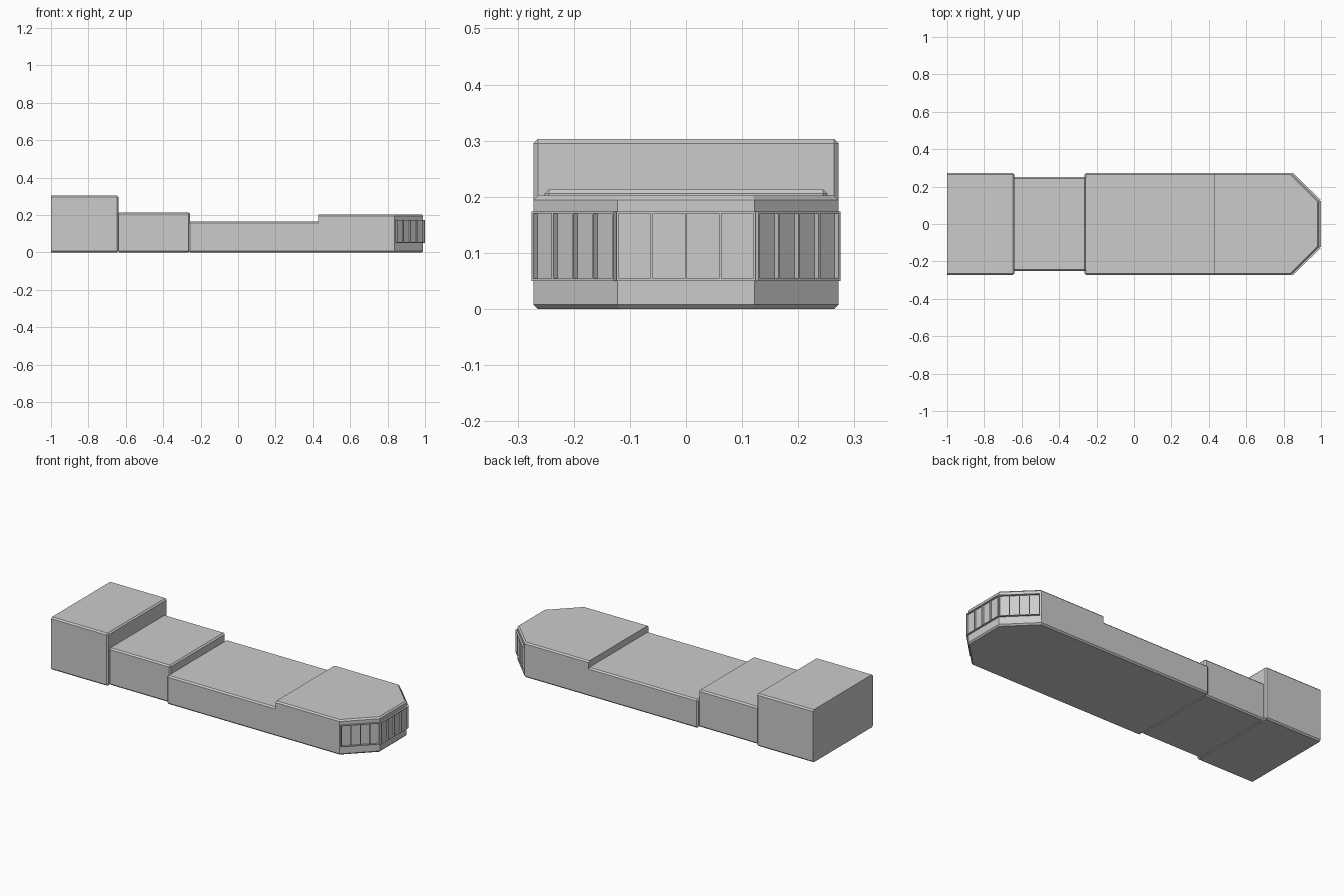
import bpy, bmesh, math
from mathutils import Matrix, Vector

if "Cube" in bpy.data.objects:
    bpy.data.objects.remove(bpy.data.objects["Cube"])

CH = 0.008  # chamfer size


def finish(bm, name):
    bmesh.ops.recalc_face_normals(bm, faces=bm.faces)
    mesh = bpy.data.meshes.new(name)
    bm.to_mesh(mesh)
    bm.free()
    ob = bpy.data.objects.new(name, mesh)
    bpy.context.collection.objects.link(ob)
    return ob


def block(name, outline, height, flat_x, open_end=None, bevel_verticals=True):
    """Extruded footprint, chamfered except on the ends listed in flat_x."""
    bm = bmesh.new()
    base = bm.faces.new([bm.verts.new((x, y, 0)) for x, y in outline])
    ext = bmesh.ops.extrude_face_region(bm, geom=[base])["geom"]
    bmesh.ops.translate(bm, vec=(0, 0, height),
                        verts=[g for g in ext if isinstance(g, bmesh.types.BMVert)])
    bmesh.ops.recalc_face_normals(bm, faces=bm.faces)

    def on(elem, x):
        return all(abs(v.co.x - x) < 1e-4 for v in elem.verts)

    edges = []
    for e in bm.edges:
        vertical = abs(e.verts[0].co.z - e.verts[1].co.z) > 1e-4
        if any(on(e, x) for x in flat_x) or (vertical and not bevel_verticals):
            continue
        edges.append(e)
    bmesh.ops.bevel(bm, geom=edges, offset=CH, offset_type='OFFSET', segments=1,
                    profile=0.5, affect='EDGES')
    if open_end is not None:
        bmesh.ops.delete(bm, geom=[f for f in bm.faces if on(f, open_end)],
                         context='FACES')
    return finish(bm, name)


def rect(x0, x1, hw):
    return [(x0, -hw), (x1, -hw), (x1, hw), (x0, hw)]


# hull sections from stern to bow
block("stern_block", rect(-1.0, -0.64, 0.272), 0.303, [-1.0])
block("raised_deck", rect(-0.64, -0.256, 0.252), 0.214, [-0.64], open_end=-0.64)
block("mid_deck", rect(-0.264, 0.43, 0.272), 0.165, [0.43], open_end=0.43)
NOSE, HW, NY, SX = 0.99, 0.272, 0.122, 0.838
block("bow_block", [(0.43, -HW), (SX, -HW), (NOSE, -NY), (NOSE, NY), (SX, HW), (0.43, HW)],
      0.202, [0.43], bevel_verticals=False)


# window frames standing proud of the bow faces
def window_frame(name, center, angle, length, panes=4, depth=0.01, bar=0.004):
    z0, z1 = 0.05, 0.174
    bm = bmesh.new()
    place = Matrix.Translation(Vector((*center, 0))) @ Matrix.Rotation(angle, 4, 'Z')

    def add(y, z, sy, sz):
        bmesh.ops.create_cube(bm, size=1, matrix=place
                              @ Matrix.Translation((depth / 2, y, z))
                              @ Matrix.Diagonal((depth, sy, sz, 1)))

    for z in (z0 + bar / 2, z1 - bar / 2):
        add(0, z, length, bar)
    span = length - bar
    for i in range(panes + 1):
        add(-span / 2 + span * i / panes, (z0 + z1) / 2, bar, z1 - z0 - 2 * bar)
    return finish(bm, name)


window_frame("front_window_frame", (NOSE, 0), 0, 2 * NY + 0.004)
diag = math.hypot(NOSE - SX, HW - NY)
tilt = math.atan2(NOSE - SX, HW - NY)
for side, label in ((1, "left"), (-1, "right")):
    mid = ((NOSE + SX) / 2 + 0.002, side * ((HW + NY) / 2 - 0.002))
    window_frame(label + "_window_frame", mid, side * tilt, diag - 0.006)
